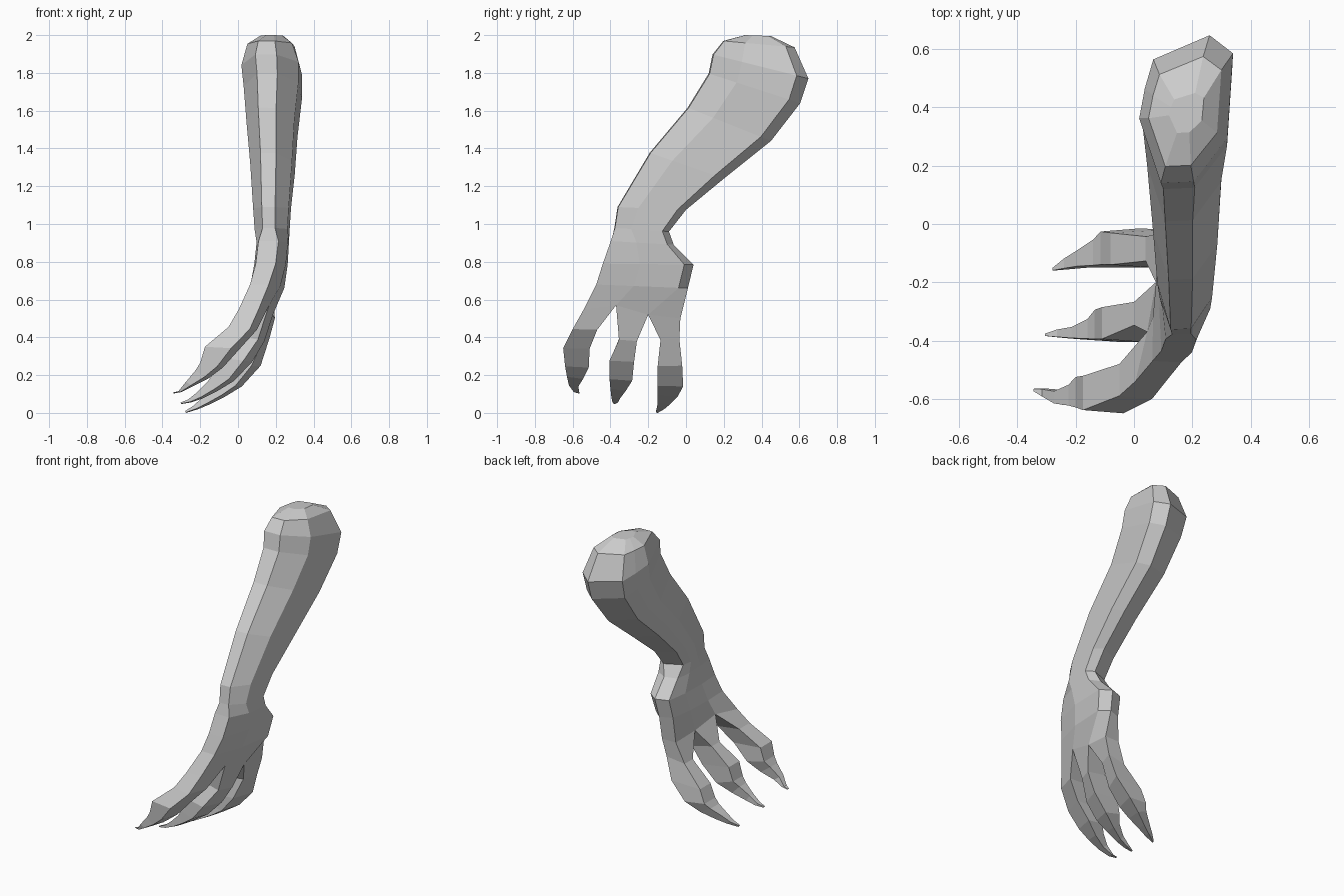
import bpy, bmesh

bm = bmesh.new()


def bridge(a, b):
    """Join two rings of equal point count with quads."""
    n = len(a)
    for i in range(n):
        j = (i + 1) % n
        bm.faces.new((a[i], a[j], b[j], b[i]))


def add_ring(points):
    return [bm.verts.new(p) for p in points]


def limb_ring(section, fy, fz, by, bz, x0, width, skew=0.0):
    """Place a (u across, v front-to-back) section between a front and back point."""
    return add_ring([(x0 + u * width + v * skew, fy + v * (by - fy), fz + v * (bz - fz))
                     for u, v in section])


# Eight-point sections: four points down the left side, four back up the right
arm_section = [(.23, .02), (0, .45), (.06, .65), (.15, .84),
               (.75, 1), (1, .88), (.94, .32), (.58, .03)]
palm_section = [(.08, .03), (0, .33), (0, .66), (.1, .94),
                (.6, 1), (1, .9), (1, .42), (.72, .02)]

# Forearm: domed top, narrowing to the wrist
arm = [
    (.31, 2.0, .45, 1.995, .12, .12),
    (.19, 1.97, .575, 1.935, .05, .25),
    (.13, 1.90, .648, 1.77, .018, .322),
    (.11, 1.80, .605, 1.64, .03, .308),
    (.00, 1.62, .45, 1.44, .045, .27),
    (-.20, 1.38, .20, 1.24, .065, .235),
    (-.37, 1.09, .00, 1.075, .08, .20),
    (-.385, .98, -.09, .96, .088, .185),
]
# Palm: flat and boxy, with a heel spur at the back
palm = [
    (-.405, .91, -.065, .89, .095, .165, .01),
    (-.45, .79, .04, .785, .08, .165, .02),
    (-.485, .68, .01, .66, .05, .155, .045),
]
rings = [limb_ring(arm_section, *r) for r in arm]
rings += [limb_ring(palm_section, *r) for r in palm]

# Knuckle row, where the palm divides: y, z, left x, right x
knuckles = [(-.54, .55, .005, .11), (-.37, .57, .045, .165),
            (-.20, .52, .075, .185), (-.03, .50, .095, .195)]
left = add_ring([(lx, y, z) for y, z, lx, rx in knuckles])
right = add_ring([(rx, y, z) for y, z, lx, rx in knuckles])
rings.append(left + right[::-1])
for a, b in zip(rings, rings[1:]):
    bridge(a, b)
bm.faces.new(rings[0])

# Three fingers with claws: upper x, z, lower x, z, front y, back y
fingers = [
    [(-.05, .455, .10, .44, -.60, -.47),
     (-.175, .35, .01, .34, -.65, -.51),
     (-.20, .265, -.08, .24, -.64, -.515),
     (-.225, .225, -.16, .18, -.63, -.545),
     (-.275, .165, -.24, .14, -.62, -.57),
     (-.315, .115, -.30, .11, -.595, -.565),
     (-.345, .108, -.34, .103, -.575, -.565)],
    [(.00, .41, .14, .38, -.355, -.26),
     (-.11, .295, .075, .27, -.405, -.275),
     (-.135, .205, -.02, .17, -.405, -.285),
     (-.16, .165, -.11, .115, -.40, -.32),
     (-.215, .11, -.19, .075, -.395, -.35),
     (-.265, .07, -.25, .055, -.39, -.36),
     (-.305, .055, -.30, .047, -.385, -.375)],
    [(.04, .37, .165, .39, -.135, -.035),
     (-.08, .24, .12, .25, -.15, -.02),
     (-.115, .155, .02, .14, -.15, -.015),
     (-.14, .12, -.07, .085, -.15, -.045),
     (-.195, .075, -.15, .045, -.15, -.085),
     (-.24, .035, -.21, .02, -.155, -.115),
     (-.28, .01, -.275, .0, -.16, -.15)],
]
for i, finger in enumerate(fingers):
    prev = [left[i], left[i + 1], right[i + 1], right[i]]
    for ux, uz, lx, lz, y0, y1 in finger:
        inset = .08 * (y1 - y0)
        # the lower front corner is pulled in so the underside slants
        ring = add_ring([(ux, y0 + inset, uz), (ux, y1 - inset, uz), (lx, y1, lz),
                         (lx + .25 * (ux - lx), y0, lz + .25 * (uz - lz))])
        bridge(prev, ring)
        prev = ring
    bm.faces.new(prev)

# One welded, flat-shaded skin
bmesh.ops.recalc_face_normals(bm, faces=bm.faces)
mesh = bpy.data.meshes.new("clawed_foreleg")
bm.to_mesh(mesh)
bm.free()
bpy.context.collection.objects.link(bpy.data.objects.new("clawed_foreleg", mesh))
